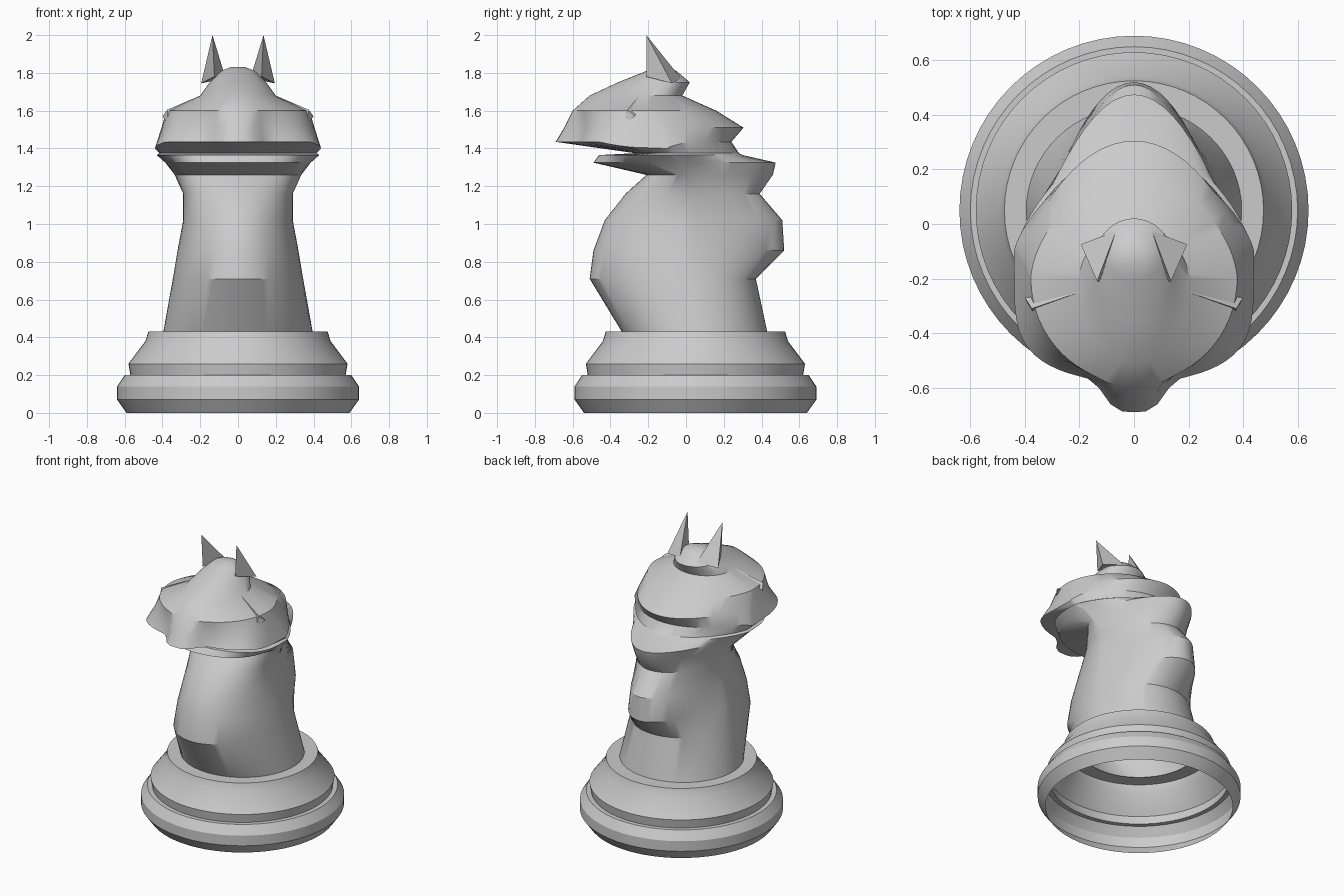
import bpy, bmesh, math

if "Cube" in bpy.data.objects:
    bpy.data.objects.remove(bpy.data.objects["Cube"])

SEG = 64


def finish(name, bm, angle=30):
    bmesh.ops.recalc_face_normals(bm, faces=bm.faces)
    mesh = bpy.data.meshes.new(name)
    bm.to_mesh(mesh)
    bm.free()
    ob = bpy.data.objects.new(name, mesh)
    bpy.context.collection.objects.link(ob)
    bpy.ops.object.select_all(action='DESELECT')
    ob.select_set(True)
    bpy.context.view_layer.objects.active = ob
    if angle:
        bpy.ops.object.shade_smooth_by_angle(angle=math.radians(angle))
    return ob


def loft(name, rings, cap=False, angle=30):
    bm = bmesh.new()
    loops = [[bm.verts.new(p) for p in ring] for ring in rings]
    for a, b in zip(loops, loops[1:]):
        for i in range(SEG):
            j = (i + 1) % SEG
            bm.faces.new((a[i], a[j], b[j], b[i]))
    if cap:
        bm.faces.new(loops[-1])
    return finish(name, bm, angle)


def circle(r, z):
    return [(r * math.cos(2 * math.pi * i / SEG),
             0.05 + r * math.sin(2 * math.pi * i / SEG), z) for i in range(SEG)]


def section(z, front, back, w, wy, qf=1.0, qb=1.0, nose=0.0, side_z=None):
    """Horizontal slice: separate front/back curves, optional snout bump and lifted sides."""
    pts = []
    sz = z if side_z is None else side_z
    for i in range(SEG):
        t = 2 * math.pi * i / SEG
        c, s = math.cos(t), math.sin(t)
        x = w * c
        if s >= 0:
            y = wy + (back - wy) * abs(s) ** qb
        else:
            y = wy + (front - wy) * abs(s) ** qf
            y -= nose * math.exp(-(x / 0.12) ** 4)
        k = min(1, abs(s) * 2)
        pts.append((x, y, sz + (z - sz) * k))
    return pts


# Turned base, open underneath
profile = [(0.59, 0), (0.64, 0.07), (0.64, 0.14), (0.60, 0.2), (0.57, 0.2),
           (0.58, 0.26), (0.49, 0.38), (0.475, 0.43), (0.38, 0.43)]
loft("base", [circle(r, z) for r, z in profile], angle=25)

# Neck, stepped mane, jaw, muzzle and crown
loft("horse_body", [
    section(0.43, -0.34, 0.43, 0.395, 0.05),
    section(0.71, -0.51, 0.37, 0.345, 0.0),
    section(0.86, -0.49, 0.52, 0.32, 0.0, 1, 1.7),
    section(1.02, -0.43, 0.51, 0.29, 0.0, 1, 1.7),
    section(1.16, -0.32, 0.39, 0.29, 0.0, 1, 1.3),
    section(1.26, -0.21, 0.46, 0.335, 0.0, 1, 2.2),
    section(1.325, -0.49, 0.475, 0.385, -0.03, 0.6, 2.3),
    section(1.365, -0.46, 0.30, 0.43, -0.08, 0.6, 1.6),
    section(1.375, -0.27, 0.28, 0.415, -0.08, 0.8, 1.6),
    section(1.435, -0.58, 0.24, 0.44, -0.1, 0.4, 1.5, 0.11, 1.40),
    section(1.51, -0.56, 0.305, 0.405, -0.14, 0.6, 1.5, 0.085),
    section(1.60, -0.585, 0.16, 0.378, -0.2, 1, 1.2, 0.015),
    section(1.68, -0.51, -0.02, 0.20, -0.2),
    section(1.75, -0.36, 0.02, 0.15, -0.15),
    section(1.81, -0.21, -0.05, 0.09, -0.13),
    section(1.83, -0.16, -0.09, 0.04, -0.125),
], cap=True)


# Ears and brow wedges, mirrored left and right
def wedge(name, pts, side):
    bm = bmesh.new()
    v = [bm.verts.new((x * side, y, z)) for x, y, z in pts]
    for f in ((0, 1, 2), (0, 2, 3), (0, 3, 1), (1, 3, 2)):
        bm.faces.new([v[i] for i in f])
    finish(name, bm, 0)


for side, label in ((1, "right"), (-1, "left")):
    wedge("ear_" + label, [(0.135, -0.21, 2.0), (0.125, -0.21, 1.78),
                           (0.065, -0.025, 1.77), (0.195, -0.075, 1.745)], side)
    wedge("brow_" + label, [(0.2, -0.25, 1.68), (0.37, -0.33, 1.53),
                            (0.40, -0.27, 1.57), (0.375, -0.31, 1.605)], side)
